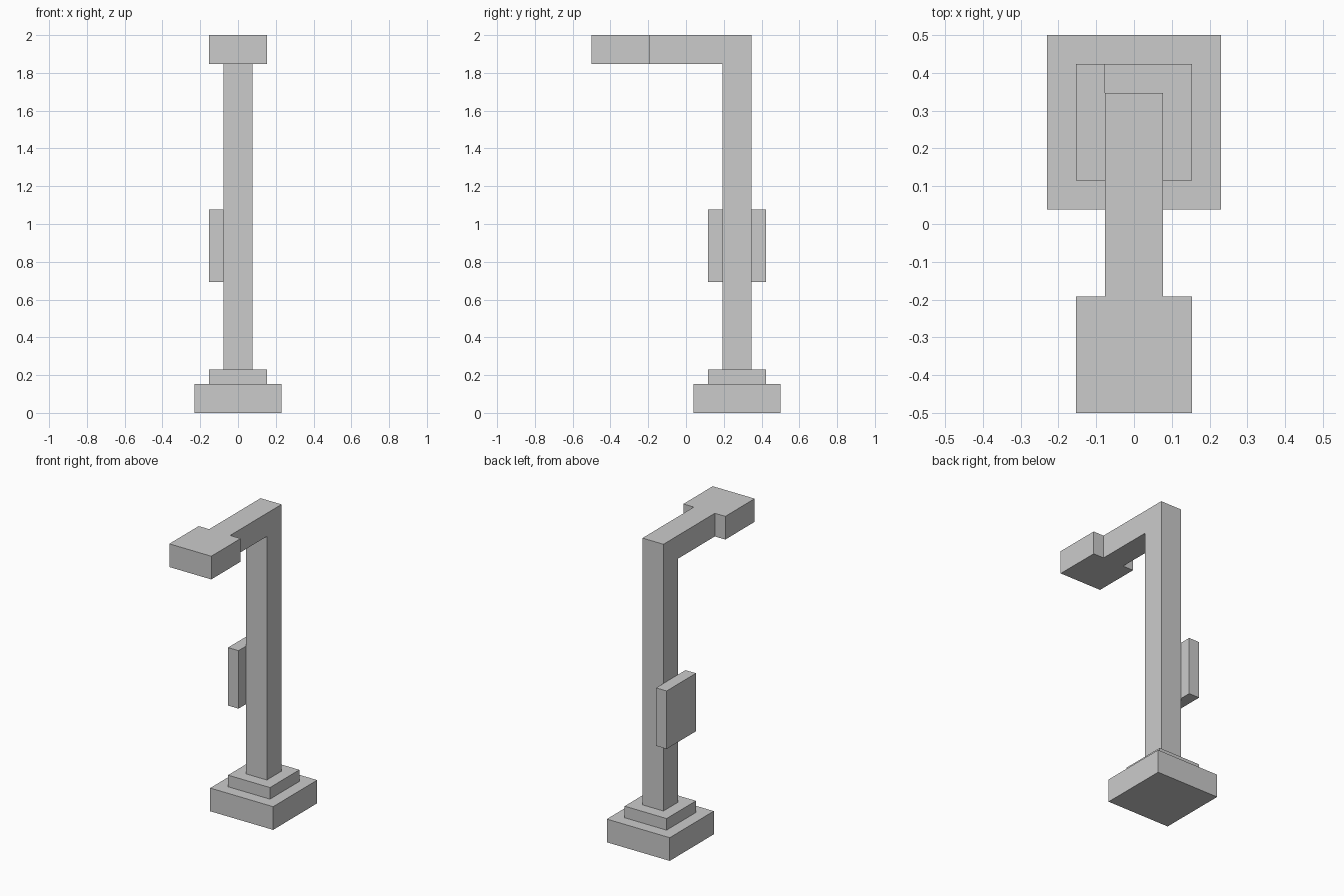
import bpy
import bmesh

if "Cube" in bpy.data.objects:
    bpy.data.objects.remove(bpy.data.objects["Cube"])

U = 1 / 13  # grid module: the model is 26 modules tall


def prism(name, profile, x0, x1):
    """Extrude a (y, z) profile along x from x0 to x1, all in modules."""
    bm = bmesh.new()
    face = bm.faces.new([bm.verts.new((x0 * U, y * U, z * U)) for y, z in profile])
    new = bmesh.ops.extrude_face_region(bm, geom=[face], use_keep_orig=True)["geom"]
    verts = [g for g in new if isinstance(g, bmesh.types.BMVert)]
    bmesh.ops.translate(bm, verts=verts, vec=((x1 - x0) * U, 0, 0))
    bmesh.ops.recalc_face_normals(bm, faces=bm.faces)
    mesh = bpy.data.meshes.new(name)
    bm.to_mesh(mesh)
    bm.free()
    obj = bpy.data.objects.new(name, mesh)
    bpy.context.collection.objects.link(obj)
    return obj


def box(name, x, y, z):
    """Box from (min, max) ranges in modules."""
    return prism(name, [(y[0], z[0]), (y[1], z[0]), (y[1], z[1]), (y[0], z[1])], *x)


# Stepped foot
box("base", (-3, 3), (0.5, 6.5), (0, 2))
box("base_step", (-2, 2), (1.5, 5.5), (2, 3))

# Post with the overhanging arm in one L-shaped piece
prism("post_and_arm",
      [(2.5, 3), (4.5, 3), (4.5, 26), (-2.5, 26), (-2.5, 24), (2.5, 24)], -1, 1)

# Lamp head at the end of the arm
box("lamp_head", (-2, 2), (-6.5, -2.5), (24, 26))

# Panel on the left side of the post
box("side_panel", (-2, -1), (1.5, 5.5), (9, 14))
